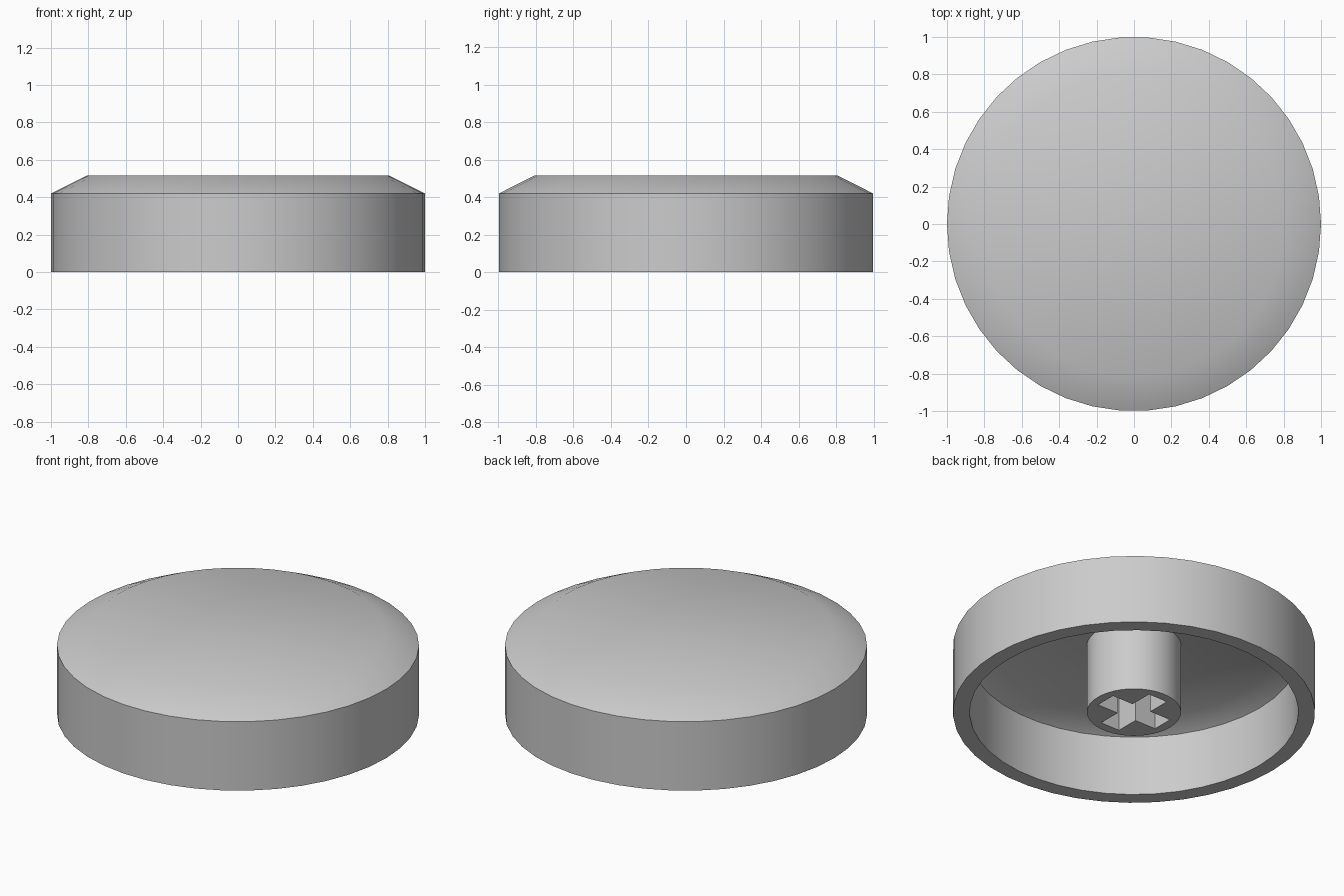
import bpy, bmesh, math

if "Cube" in bpy.data.objects:
    bpy.data.objects.remove(bpy.data.objects["Cube"], do_unlink=True)

SIDES = 42

grey = bpy.data.materials.new("light grey plastic")
grey.use_nodes = True
colour = (0.6, 0.6, 0.6, 1.0)
grey.diffuse_color = colour
grey.node_tree.nodes["Principled BSDF"].inputs["Base Color"].default_value = colour


def finish(bm, name):
    """Turn a bmesh into a named, coloured object."""
    bmesh.ops.recalc_face_normals(bm, faces=bm.faces)
    mesh = bpy.data.meshes.new(name)
    bm.to_mesh(mesh)
    bm.free()
    mesh.materials.append(grey)
    obj = bpy.data.objects.new(name, mesh)
    bpy.context.collection.objects.link(obj)
    return obj


def activate(obj):
    bpy.ops.object.select_all(action='DESELECT')
    obj.select_set(True)
    bpy.context.view_layer.objects.active = obj


def turned(name, profile):
    """Sweep (radius, height) points around z and cap both ends."""
    bm = bmesh.new()
    rings = []
    for r, z in profile:
        angles = [math.tau * i / SIDES for i in range(SIDES)]
        rings.append([bm.verts.new((r * math.cos(a), r * math.sin(a), z)) for a in angles])
    for low, high in zip(rings, rings[1:]):
        for i in range(SIDES):
            j = (i + 1) % SIDES
            bm.faces.new((low[i], low[j], high[j], high[i]))
    bm.faces.new(rings[0])
    bm.faces.new(rings[-1])
    return finish(bm, name)


# Hollow cap: ceiling, inner wall, bottom rim, outer wall, chamfer, top
cap = turned("cap_shell", [(0.79, 0.425), (0.908, 0.365), (0.908, 0), (1, 0),
                           (1, 0.42), (0.81, 0.515)])

# Central mounting stem, sunk slightly into the ceiling
stem = turned("mounting_stem", [(0.26, 0), (0.26, 0.44)])

# Cross-shaped socket cut up into the stem
L, W = 0.205, 0.064
bm = bmesh.new()
outline = []
for k in range(4):
    c, s = round(math.cos(k * math.pi / 2)), round(math.sin(k * math.pi / 2))
    for x, y in ((L, -W), (L, W), (W, W)):
        outline.append(bm.verts.new((x * c - y * s, x * s + y * c, -0.1)))
base = bm.faces.new(outline)
top = bmesh.ops.extrude_face_region(bm, geom=[base])
bmesh.ops.translate(bm, vec=(0, 0, 0.52),
                    verts=[v for v in top["geom"] if isinstance(v, bmesh.types.BMVert)])
cutter = finish(bm, "socket_cutter")
cutter.hide_render = True

cut = stem.modifiers.new("socket", 'BOOLEAN')
cut.operation = 'DIFFERENCE'
cut.solver = 'EXACT'
cut.object = cutter
activate(stem)
bpy.ops.object.modifier_apply(modifier=cut.name)
bpy.data.objects.remove(cutter, do_unlink=True)

# Smooth round walls, keep the rims crisp
for obj in (cap, stem):
    activate(obj)
    bpy.ops.object.shade_smooth_by_angle(angle=math.radians(30))
